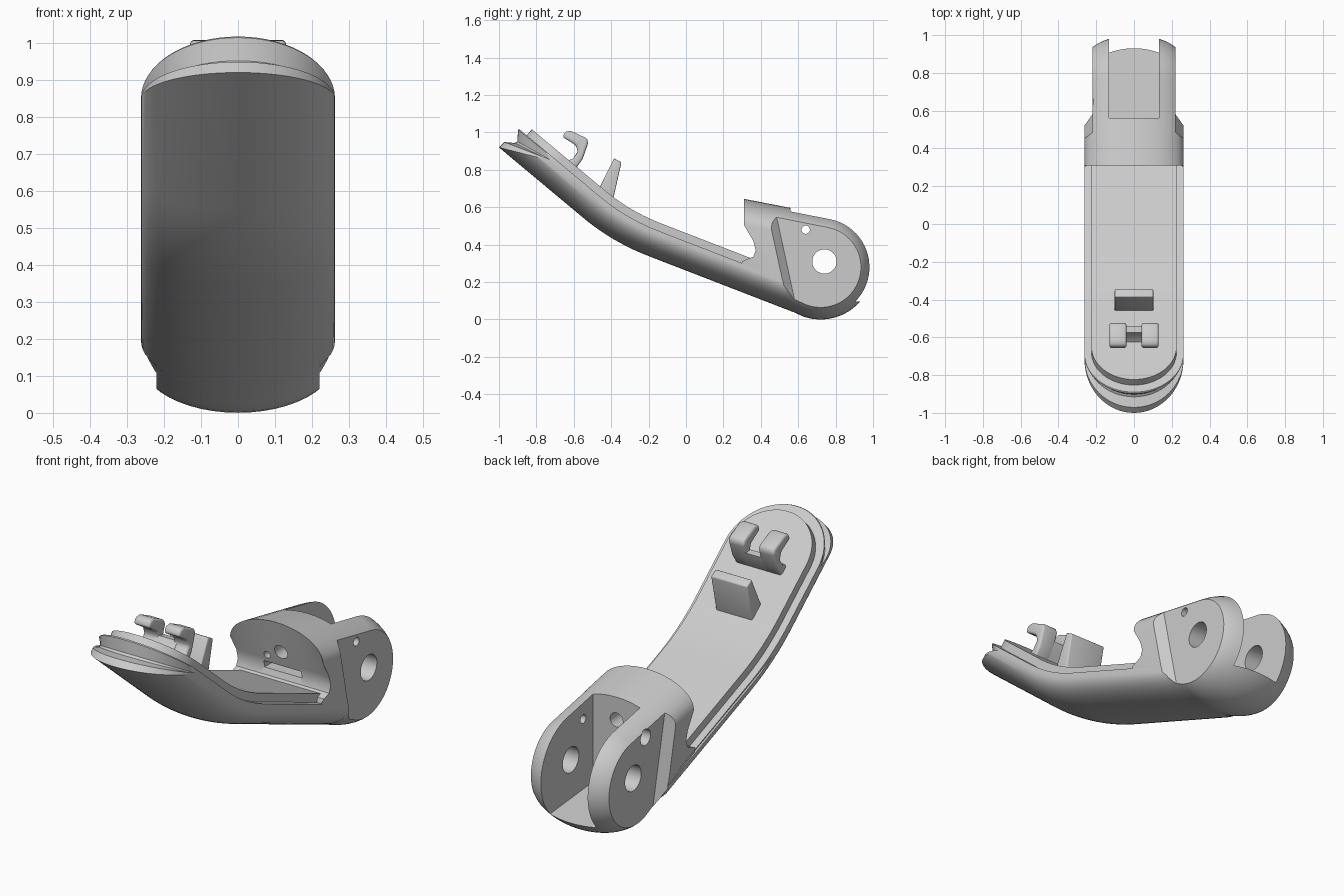
import bpy, bmesh, math
from mathutils import Vector, Matrix

if "Cube" in bpy.data.objects:
    bpy.data.objects.remove(bpy.data.objects["Cube"])


def loft(name, rings):
    """Skin closed rings of 3D points and cap both ends."""
    bm = bmesh.new()
    rows = [[bm.verts.new(p) for p in ring] for ring in rings]
    n = len(rows[0])
    for a, b in zip(rows, rows[1:]):
        for k in range(n):
            bm.faces.new((a[k], a[(k + 1) % n], b[(k + 1) % n], b[k]))
    bm.faces.new(rows[0])
    bm.faces.new(rows[-1])
    bmesh.ops.recalc_face_normals(bm, faces=bm.faces)
    me = bpy.data.meshes.new(name)
    bm.to_mesh(me)
    bm.free()
    ob = bpy.data.objects.new(name, me)
    bpy.context.collection.objects.link(ob)
    return ob


def prism(name, profile, x0, x1, shift=0.0):
    """Side profile (y, z) extruded along x; shift slides the second end in y."""
    return loft(name, [[(x0, y, z) for y, z in profile],
                       [(x1, y + shift, z) for y, z in profile]])


def rod(center, r, depth, axis):
    bm = bmesh.new()
    rot = Matrix.Rotation(math.pi / 2, 4, 'Y' if axis == 'X' else 'X')
    bmesh.ops.create_cone(bm, cap_ends=True, segments=32, radius1=r, radius2=r,
                          depth=depth, matrix=Matrix.Translation(center) @ rot)
    me = bpy.data.meshes.new("hole_cutter")
    bm.to_mesh(me)
    bm.free()
    ob = bpy.data.objects.new("hole_cutter", me)
    bpy.context.collection.objects.link(ob)
    return ob


def apply(ob, mod):
    bpy.context.view_layer.objects.active = ob
    bpy.ops.object.modifier_apply(modifier=mod.name)


def combine(ob, tool, op):
    mod = ob.modifiers.new("bool", 'BOOLEAN')
    mod.operation, mod.object, mod.solver = op, tool, 'EXACT'
    tool.hide_render = True
    apply(ob, mod)
    bpy.data.objects.remove(tool)


def bevel(ob, width):
    mod = ob.modifiers.new("bevel", 'BEVEL')
    mod.width, mod.segments = width, 3
    mod.limit_method = 'ANGLE'
    mod.angle_limit = math.radians(35)
    apply(ob, mod)


# Underside path of the bent arm: points with upward normals
corner, Q, P = Vector((-0.395, 0.4146)), Vector((-0.2, 0.339)), Vector((-0.55, 0.544))
tip = Vector((-1.0, 0.92))
up = (tip - P).normalized()


def normal(t):
    return Vector((t.y, -t.x)).normalized()


bend = []
for k in range(11):
    t = k / 10
    p = Q * (1 - t) ** 2 + corner * 2 * t * (1 - t) + P * t * t
    d = (corner - Q) * (1 - t) + (P - corner) * t
    bend.append((p, normal(d), 1.0))
low_n = bend[0][1]


def slab(name, start, w, inset, bottom, top, levels):
    """Layer following the arm, rounded in plan at the tip; levels shape the end wall."""
    rings = []
    for i in range(33):
        a = math.radians(-90 + 180 * i / 32)
        x = w * math.sin(a)
        nb = bottom(x)
        end = tip + up * (inset - w * (1 - math.cos(a)))
        path = [(Vector(p), low_n, s) for p, s in start] + bend
        ring = [(x * s, *(p + n * nb)) for p, n, s in path]
        ring += [(x, *(end + up * d + normal(up) * (nb + f * (top - nb)))) for f, d in levels]
        ring += [(x * s, *(p + n * top)) for p, n, s in reversed(path)]
        rings.append(ring)
    return loft(name, rings)


# Rounded shell of the arm, with a groove round its tip
body = slab("lever_body", [((0.62, 0.0217), 0.8), ((0.48, 0.0758), 1.0)], 0.262, 0.0,
            lambda x: 0.125 * (1 - math.sqrt(max(0, 1 - (x / 0.262) ** 2))), 0.145,
            [(0, 0), (0.28, -0.004), (0.5, -0.05), (0.6, -0.055), (0.95, -0.018), (1, -0.022)])

# Raised flat plate on top of the arm
plate = slab("top_plate", [((0.40, 0.1068), 1.0)], 0.225, -0.068, lambda x: 0.11, 0.187,
             [(0, 0), (1, -0.006)])


# Clevis block: side profile shrinking towards the cheeks
def clevis_ring(x):
    i = 0.14 * (1 - math.sqrt(max(0, 1 - (x / 0.262) ** 2)))
    pts = [(0.31, 0.645 - i), (0.36, 0.42), (0.373, 0.37), (0.36, 0.335), (0.32, 0.32), (0.30, 0.17 + i)]
    for k in range(33):
        a = math.radians(-111 + 190 * k / 32)
        pts.append((0.72 + (0.28 - i) * math.cos(a), 0.28 + (0.28 - i) * math.sin(a)))
    return [(x, y, z) for y, z in pts]


clevis = loft("clevis", [clevis_ring(0.262 * math.sin(math.radians(-90 + 7.5 * k))) for k in range(25)])
combine(body, clevis, 'UNION')

# Recessed outer cheeks
for s in (-1, 1):
    pad = prism("pad_cutter", [(0.43, 0.8), (0.625, -0.1), (1.3, -0.1), (1.3, 0.8)],
                s * 0.22, s * 0.34, -0.12)
    combine(body, pad, 'DIFFERENCE')

# Open slot between the cheeks
slot = prism("slot_cutter", [(0.56, 0.9), (0.56, 0.13), (1.15, 0.075), (1.15, 0.9)], -0.132, 0.132)
combine(body, slot, 'DIFFERENCE')

# Pivot and pin holes through the cheeks, counterbore on one side, wall holes
for c, r, d, ax in [((0, 0.74, 0.31), 0.065, 1, 'X'), ((0, 0.64, 0.48), 0.022, 1, 'X'),
                    ((-0.25, 0.64, 0.48), 0.04, 0.16, 'X'),
                    ((0, 0.45, 0.48), 0.036, 0.4, 'Y'), ((-0.085, 0.45, 0.44), 0.018, 0.4, 'Y')]:
    combine(body, rod(c, r, d, ax), 'DIFFERENCE')
recess = prism("recess_cutter", [(0.3, 0.365), (0.45, 0.365), (0.45, 0.40), (0.3, 0.40)], -0.11, 0.10)
combine(body, recess, 'DIFFERENCE')

# Wedge peg standing on the plate
peg = prism("wedge_peg", [(-0.385, 0.862), (-0.345, 0.84), (-0.397, 0.61), (-0.47, 0.66), (-0.465, 0.70)],
            -0.102, 0.102)
bevel(peg, 0.006)

# Split hook: two horns and a low web between them
hook = [(-0.66, 0.975), (-0.645, 1.005), (-0.615, 1.008), (-0.53, 0.968), (-0.522, 0.945), (-0.552, 0.86),
        (-0.60, 0.79), (-0.655, 0.84), (-0.605, 0.86), (-0.578, 0.895), (-0.588, 0.93), (-0.61, 0.945)]
parts = [peg, plate, body]
for side, s in (("left", -1), ("right", 1)):
    horn = prism("hook_horn_" + side, hook, s * 0.04, s * 0.13)
    bevel(horn, 0.012)
    parts.append(horn)
parts.append(prism("hook_web", [(-0.645, 0.84), (-0.605, 0.86), (-0.575, 0.905), (-0.54, 0.90),
                                (-0.552, 0.86), (-0.60, 0.79)], -0.06, 0.06))

# Smooth shading with crisp edges
bpy.ops.object.select_all(action='DESELECT')
for ob in parts:
    ob.select_set(True)
bpy.context.view_layer.objects.active = body
bpy.ops.object.shade_smooth_by_angle(angle=math.radians(35))
